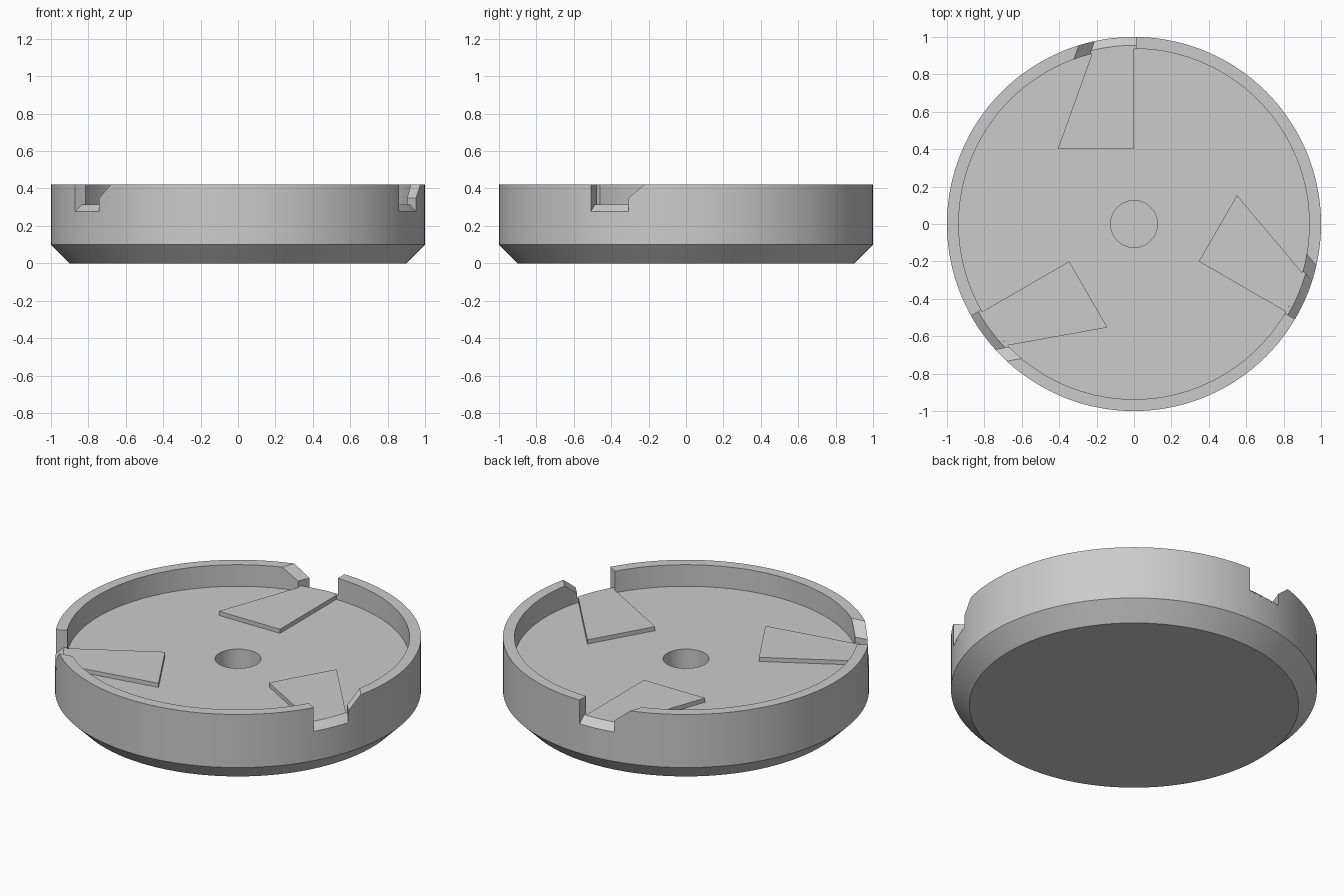
import bpy, bmesh, math
from mathutils import Matrix

if "Cube" in bpy.data.objects:
    bpy.data.objects.remove(bpy.data.objects["Cube"], do_unlink=True)

grey = bpy.data.materials.new("plain grey")
grey.use_nodes = True
grey.diffuse_color = (0.6, 0.6, 0.6, 1)
grey.node_tree.nodes["Principled BSDF"].inputs["Base Color"].default_value = grey.diffuse_color

R_IN, FLOOR, TOP, PLATE_TOP, SILL = 0.937, 0.29, 0.42, 0.315, 0.27
SLANT = math.radians(20)
SEGMENTS = 144


def finish(bm, name, turn=0.0):
    """Clean the mesh, turn it about z and make a smooth-shaded object."""
    bmesh.ops.remove_doubles(bm, verts=bm.verts, dist=1e-5)
    bmesh.ops.recalc_face_normals(bm, faces=bm.faces)
    bm.transform(Matrix.Rotation(turn, 4, "Z"))
    mesh = bpy.data.meshes.new(name)
    bm.to_mesh(mesh)
    bm.free()
    mesh.materials.append(grey)
    obj = bpy.data.objects.new(name, mesh)
    bpy.context.collection.objects.link(obj)
    return obj


def smooth(obj):
    bpy.ops.object.select_all(action="DESELECT")
    obj.select_set(True)
    bpy.context.view_layer.objects.active = obj
    bpy.ops.object.shade_smooth_by_angle(angle=math.radians(25))


def lathe(name, profile, closed=False):
    bm = bmesh.new()
    verts = [bm.verts.new((r, 0, z)) for r, z in profile]
    edges = [bm.edges.new(pair) for pair in zip(verts, verts[1:])]
    if closed:
        edges.append(bm.edges.new((verts[-1], verts[0])))
    bmesh.ops.spin(bm, geom=verts + edges, cent=(0, 0, 0), axis=(0, 0, 1),
                   angle=math.tau, steps=SEGMENTS)
    return finish(bm, name)


def skin(name, loops, turn):
    """Solid through a row of matching loops, capped at both ends."""
    bm = bmesh.new()
    rows = [[bm.verts.new(p) for p in loop] for loop in loops]
    for a, b in zip(rows, rows[1:]):
        for i in range(len(a)):
            j = (i + 1) % len(a)
            bm.faces.new((a[i], a[j], b[j], b[i]))
    bm.faces.new(rows[0])
    bm.faces.new(rows[-1])
    return finish(bm, name, turn)


def arc_point(r, t, right, left):
    """Point at fraction t from the straight side to the slanted side."""
    start = -math.asin(right / r)
    end = math.asin(left / r) - SLANT
    a = start + (end - start) * t
    return -r * math.sin(a), r * math.cos(a)


# Base with chamfered underside, floor and blind centre hole
base = lathe("base", [(0, 0), (0.9, 0), (1, 0.1), (R_IN, 0.1), (R_IN, FLOOR),
                      (0.125, FLOOR), (0.125, 0.12), (0, 0.12)])
smooth(base)

# Rim wall
rim = lathe("rim", [(R_IN, 0.1), (1, 0.1), (1, TOP), (R_IN, TOP)], closed=True)

STEPS = [i / 12 for i in range(13)]
for n, side in enumerate(("back", "left", "right")):
    turn = (0, -1, 1)[n] * math.tau / 3

    # Slot through the rim, with one bevelled upper corner
    loops = []
    for y in (0.8, 1.1):
        x = (math.sin(SLANT) * y - 0.531) / math.cos(SLANT)
        loops.append([(0.01, y, SILL), (x, y, SILL), (x, y, 0.348),
                      (x - 0.11, y, 0.45), (0.01, y, 0.45)])
    cutter = skin("slot_cutter", loops, turn)
    cutter.hide_render = True
    cut = rim.modifiers.new("slot", "BOOLEAN")
    cut.operation, cut.solver, cut.object = "DIFFERENCE", "EXACT", cutter
    bpy.context.view_layer.objects.active = rim
    bpy.ops.object.modifier_apply(modifier=cut.name)
    bpy.data.objects.remove(cutter, do_unlink=True)

    # Sloping sill in the slot
    section = [(R_IN, SILL), (R_IN, PLATE_TOP), (0.955, PLATE_TOP), (1, 0.277), (1, SILL)]
    loops = [[(*arc_point(r, t, 0.01, 0.531), z) for r, z in section] for t in STEPS]
    smooth(skin(side + "_sill", loops, turn))

    # Raised wedge plate leading to the slot
    outline = [(-0.408, 0.4), (0, 0.4)] + [arc_point(R_IN, t, 0, 0.522) for t in STEPS]
    smooth(skin(side + "_plate", [[(x, y, z) for x, y in outline]
                                  for z in (FLOOR - 0.01, PLATE_TOP)], turn))
smooth(rim)
